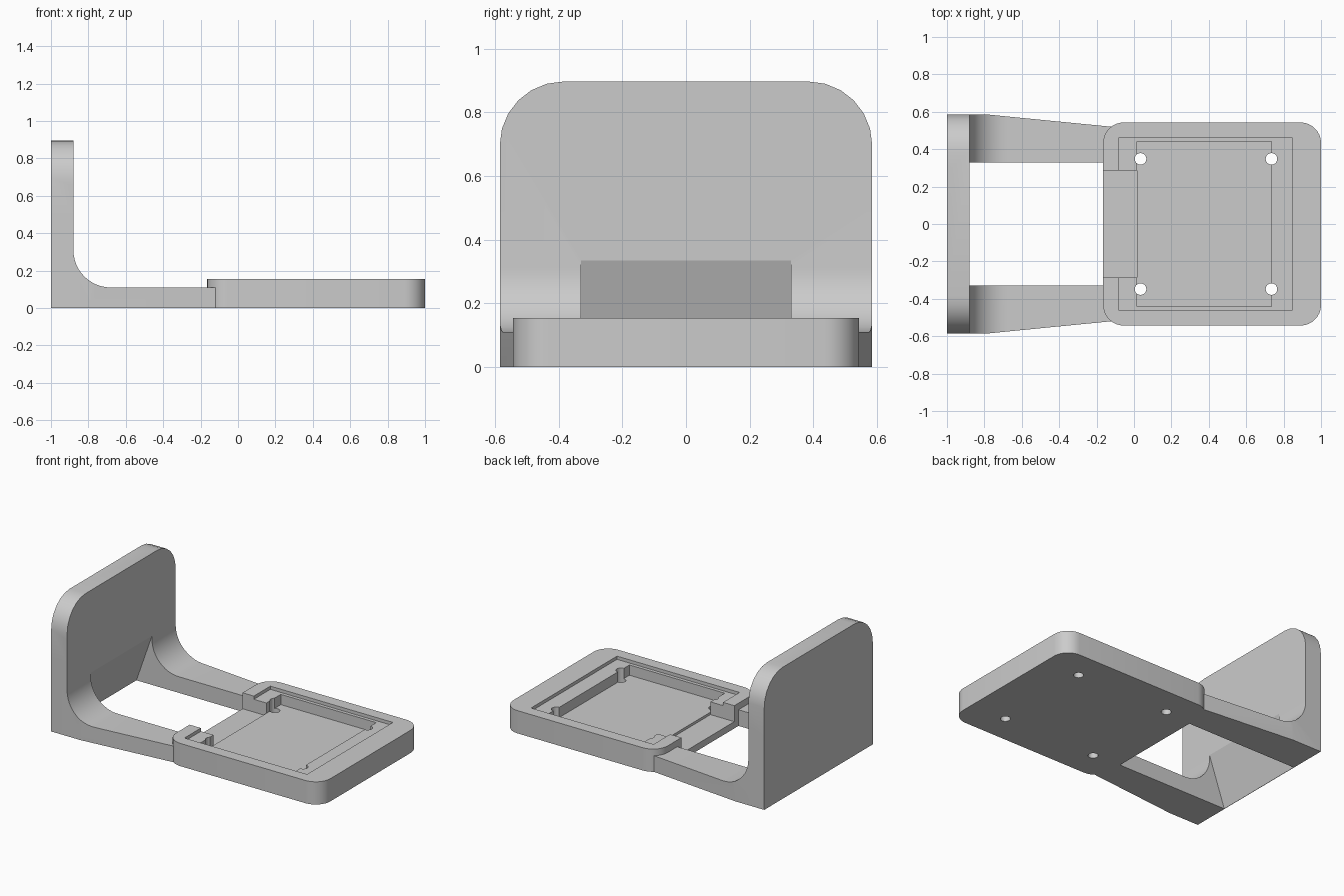
import bpy, bmesh
from math import sin, cos, pi, radians
from mathutils import Vector

if "Cube" in bpy.data.objects:
    bpy.data.objects.remove(bpy.data.objects["Cube"], do_unlink=True)

grey = bpy.data.materials.new("plain_grey")
grey.use_nodes = True
grey.diffuse_color = (0.6, 0.6, 0.6, 1)
grey.node_tree.nodes["Principled BSDF"].inputs["Base Color"].default_value = (0.6, 0.6, 0.6, 1)


def prism(name, outline, axis, low, high):
    """Extrude a 2D outline along one axis; the outline uses the other two axes in order."""
    def place(u, v, w):
        return {"x": (w, u, v), "y": (u, w, v), "z": (u, v, w)}[axis]
    bm = bmesh.new()
    face = bm.faces.new([bm.verts.new(place(u, v, low)) for u, v in outline])
    grown = bmesh.ops.extrude_face_region(bm, geom=[face])["geom"]
    moved = [g for g in grown if isinstance(g, bmesh.types.BMVert)]
    bmesh.ops.translate(bm, verts=moved, vec=Vector(place(0, 0, high - low)))
    bmesh.ops.recalc_face_normals(bm, faces=bm.faces)
    mesh = bpy.data.meshes.new(name)
    bm.to_mesh(mesh)
    bm.free()
    mesh.materials.append(grey)
    obj = bpy.data.objects.new(name, mesh)
    bpy.context.collection.objects.link(obj)
    return obj


def arc(cx, cy, radius, start, end, steps=8):
    angles = [start + (end - start) * i / steps for i in range(steps + 1)]
    return [(cx + radius * cos(a), cy + radius * sin(a)) for a in angles]


def box(x0, x1, y):
    return [(x0, -y), (x1, -y), (x1, y), (x0, y)]


def carve(obj, cutter, operation="DIFFERENCE"):
    """Apply a boolean and discard the cutter."""
    cutter.hide_render = True
    mod = obj.modifiers.new("carve", "BOOLEAN")
    mod.operation, mod.object, mod.solver = operation, cutter, "EXACT"
    bpy.context.view_layer.objects.active = obj
    bpy.ops.object.modifier_apply(modifier=mod.name)
    bpy.data.objects.remove(cutter, do_unlink=True)


def smooth(obj):
    bpy.ops.object.select_all(action="DESELECT")
    obj.select_set(True)
    bpy.context.view_layer.objects.active = obj
    bpy.ops.object.shade_smooth_by_angle(angle=radians(17))


# Upright plate and arms: one filleted L profile
FRONT, ARM_END, ARM_TOP, WIDE, TOP = -0.88, -0.1, 0.11, 0.585, 0.897
profile = [(-1, 0), (ARM_END, 0), (ARM_END, ARM_TOP)]
profile += arc(FRONT + 0.2, ARM_TOP + 0.2, 0.2, -pi / 2, -pi, 12)
profile += [(FRONT, TOP), (-1, TOP)]
frame = prism("upright_and_arms", profile, "y", -WIDE, WIDE)

# Rounded top corners of the upright
r = 0.2
rounded = [(-0.7, -0.1), (0.7, -0.1), (0.7, 0.5), (WIDE, 0.5)]
rounded += arc(WIDE - r, TOP - r, r, 0, pi / 2, 6)
rounded += arc(r - WIDE, TOP - r, r, pi / 2, pi, 6) + [(-WIDE, 0.5), (-0.7, 0.5)]
carve(frame, prism("corner_cutter", rounded, "x", -1.1, 0.1), "INTERSECT")

# Arms taper towards the tray
for side in (-1, 1):
    wedge = [(-0.78, side * WIDE), (-0.08, side * 0.516), (-0.08, side * 0.7), (-0.78, side * 0.7)]
    carve(frame, prism("taper_cutter", wedge, "z", -0.1, 0.5))

# Gap between the arms, sloping under the upright
slot = [(-0.998, -0.001), (FRONT, 0.335), (0, 0.335), (0, -0.1), (-0.998, -0.1)]
carve(frame, prism("slot_cutter", slot, "y", -0.33, 0.33))
smooth(frame)

# Tray with rounded corners
r, left, right, half = 0.11, -0.165, 1.0, 0.543
corners = [(right - r, half - r), (left + r, half - r), (left + r, r - half), (right - r, r - half)]
outline = []
for i, (cx, cy) in enumerate(corners):
    outline += arc(cx, cy, r, i * pi / 2, (i + 1) * pi / 2)
tray = prism("tray", outline, "z", 0, 0.155)

# Shallow ledge, deep pocket and a lower open notch towards the gap
carve(tray, prism("ledge_cutter", box(-0.08, 0.845, 0.463), "z", 0.133, 0.3))
carve(tray, prism("pocket_cutter", box(0.015, 0.735, 0.44), "z", 0.063, 0.3))
carve(tray, prism("notch_cutter", box(-0.3, 0.015, 0.285), "z", 0.046, 0.3))

# Four screw holes
for x in (0.035, 0.735):
    for y in (-0.348, 0.348):
        circle = arc(x, y, 0.031, 0, 2 * pi, 24)[:-1]
        carve(tray, prism("hole_cutter", circle, "z", -0.1, 0.3))
smooth(tray)
